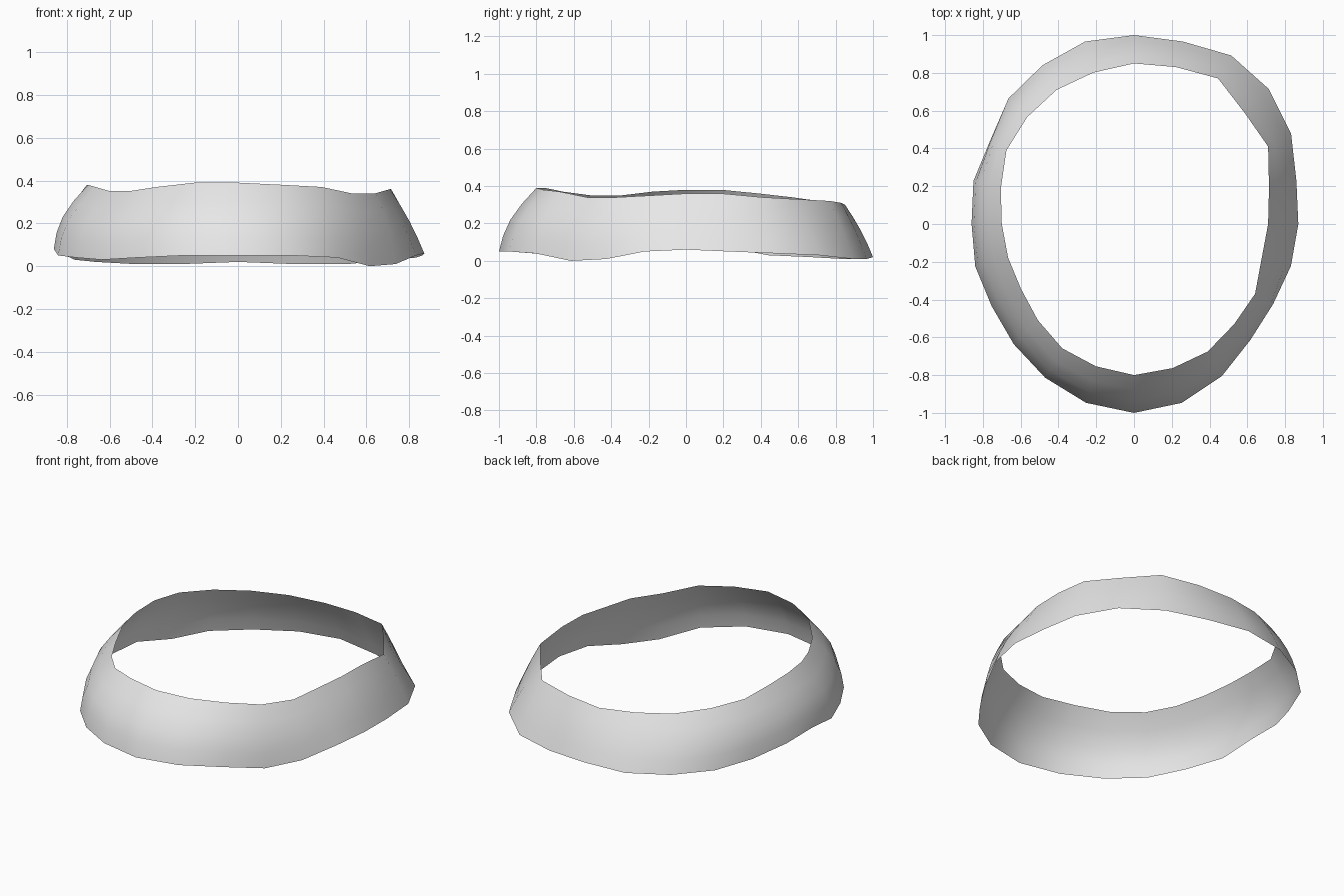
import bpy
import bmesh
import math

cube = bpy.data.objects.get("Cube")
if cube:
    bpy.data.objects.remove(cube, do_unlink=True)

# Rim measurements in hundredths, taken at even angles counter-clockwise from +x
lower_radius = [87, 89, 96, 101, 103, 100, 100, 100, 97, 94, 88, 88,
                86, 87, 87, 90, 94, 98, 100, 98, 93, 87, 85, 86]
upper_radius = [71, 74, 82, 83, 89, 86, 85, 83, 82, 80, 78, 73,
                70, 69, 69, 72, 76, 78, 80, 79, 78, 75, 74, 70]
lower_height = [6, 5, 4, 3, 1, 1, 2, 1, 1, 2, 3, 7,
                8, 5, 4, 3, 4, 5, 5, 5, 4, 0, 1, 5]
upper_height = [36, 36, 34, 33, 32, 31, 30, 31, 32, 34, 36, 38,
                38, 37, 35, 35, 37, 39, 39, 38, 37, 34, 34, 35]


def make_material(name, color):
    material = bpy.data.materials.new(name)
    material.use_nodes = True
    material.diffuse_color = color
    shader = next(node for node in material.node_tree.nodes
                  if node.type == 'BSDF_PRINCIPLED')
    shader.inputs["Base Color"].default_value = color
    return material


def mix(start, end, factor):
    return (start + (end - start) * factor) / 100


def band_point(index, factor):
    """Point on the band wall; factor runs from the lower to the upper rim."""
    angle = math.tau * index / len(lower_radius)
    # The wall bulges most at the front and on the right-hand side
    swell = 0.025 - 0.014 * (math.cos(angle) + math.sin(angle))
    radius = mix(lower_radius[index], upper_radius[index], factor)
    radius += swell * math.sin(math.pi * factor)
    height = mix(lower_height[index], upper_height[index], factor)
    return radius * math.cos(angle), radius * math.sin(angle), height


def build_band(name, material, levels):
    mesh = bpy.data.meshes.new(name)
    bm = bmesh.new()
    count = len(lower_radius)
    rings = [[bm.verts.new(band_point(i, level / levels)) for i in range(count)]
             for level in range(levels + 1)]
    # Bridge neighbouring rings with outward-facing quads
    for below, above in zip(rings, rings[1:]):
        for i in range(count):
            j = (i + 1) % count
            bm.faces.new((below[i], below[j], above[j], above[i]))
    bm.to_mesh(mesh)
    bm.free()
    mesh.materials.append(material)
    band = bpy.data.objects.new(name, mesh)
    bpy.context.collection.objects.link(band)
    return band


# Thin open band, wider at the bottom than at the top
band = build_band("open_band", make_material("light grey", (0.8, 0.8, 0.8, 1)), 4)
bpy.ops.object.select_all(action='DESELECT')
band.select_set(True)
bpy.context.view_layer.objects.active = band
bpy.ops.object.shade_smooth_by_angle(angle=math.radians(45))
